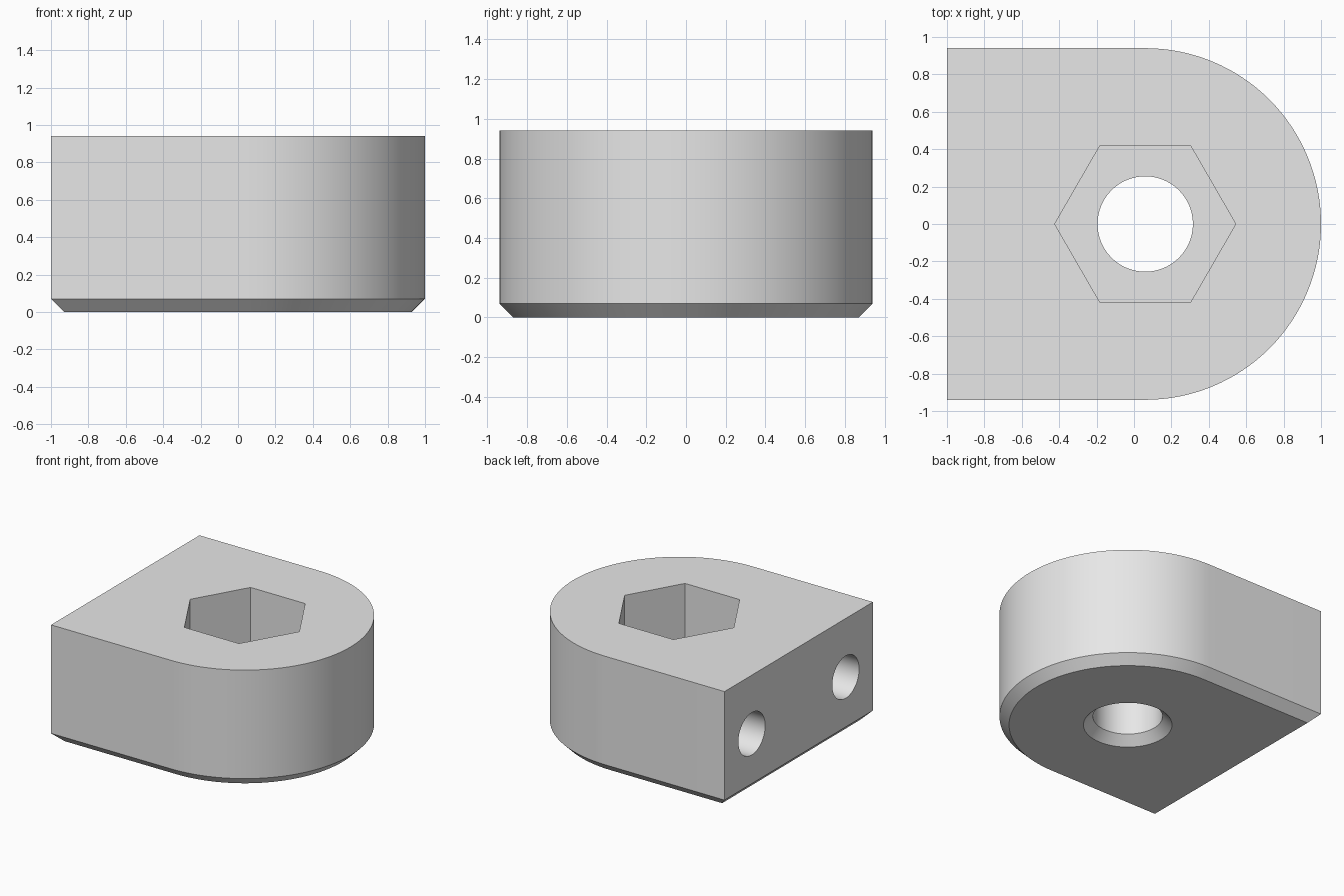
import bpy, bmesh
from math import cos, sin, pi

if "Cube" in bpy.data.objects:
    bpy.data.objects.remove(bpy.data.objects["Cube"])

CX = 0.06        # centre of the rounded end and of the bore
RADIUS = 0.94    # rounded end radius, half the width
HEIGHT = 0.94
CHAMFER = 0.07

grey = bpy.data.materials.new("plain_grey")
grey.use_nodes = True
grey.diffuse_color = (0.8, 0.8, 0.8, 1)
grey.node_tree.nodes["Principled BSDF"].inputs["Base Color"].default_value = (0.8, 0.8, 0.8, 1)


def loft(name, rings):
    """Closed solid skinned through rings of equal point count."""
    bm = bmesh.new()
    loops = [[bm.verts.new(p) for p in ring] for ring in rings]
    n = len(loops[0])
    for low, high in zip(loops, loops[1:]):
        for i in range(n):
            j = (i + 1) % n
            bm.faces.new((low[i], low[j], high[j], high[i]))
    bm.faces.new(loops[0])
    bm.faces.new(loops[-1])
    bmesh.ops.recalc_face_normals(bm, faces=bm.faces)
    mesh = bpy.data.meshes.new(name)
    bm.to_mesh(mesh)
    bm.free()
    mesh.materials.append(grey)
    obj = bpy.data.objects.new(name, mesh)
    bpy.context.collection.objects.link(obj)
    return obj


def body_outline(inset, z, steps=64):
    """Square back with a half-round end, drawn in by inset."""
    r = RADIUS - inset
    arc = [(CX + r * cos(a), r * sin(a), z)
           for a in (pi * (i / steps - 0.5) for i in range(steps + 1))]
    return arc + [(-1 + inset, r, z), (-1 + inset, -r, z)]


def disc(r, z, sides):
    return [(CX + r * cos(2 * pi * i / sides), r * sin(2 * pi * i / sides), z)
            for i in range(sides)]


def side_disc(r, x, y, z, sides=48):
    return [(x, y + r * cos(2 * pi * i / sides), z + r * sin(2 * pi * i / sides))
            for i in range(sides)]


# Block with a chamfered lower edge
block = loft("block", [body_outline(CHAMFER, 0), body_outline(0, CHAMFER),
                       body_outline(0, HEIGHT)])

# Countersunk bore, hexagonal nut pocket and the two blind holes in the flat end
cutters = [
    loft("bore_cutter", [disc(0.335, -0.01, 64), disc(0.255, CHAMFER, 64),
                         disc(0.255, 1.1, 64)]),
    loft("nut_pocket_cutter", [disc(0.484, 0.46, 6), disc(0.484, 1.2, 6)]),
]
for side, y in (("left", 0.595), ("right", -0.595)):
    cutters.append(loft(side + "_end_hole_cutter",
                        [side_disc(0.17, x, y, HEIGHT / 2) for x in (-1.1, CX)]))

bpy.context.view_layer.objects.active = block
for cutter in cutters:
    cutter.hide_render = True
    mod = block.modifiers.new(cutter.name, 'BOOLEAN')
    mod.operation = 'DIFFERENCE'
    mod.solver = 'EXACT'
    mod.object = cutter
    bpy.ops.object.modifier_apply(modifier=mod.name)
    bpy.data.objects.remove(cutter)

# Smooth curved walls, crisp edges
bpy.ops.object.select_all(action='DESELECT')
block.select_set(True)
bpy.ops.object.shade_smooth_by_angle(angle=pi / 6)
